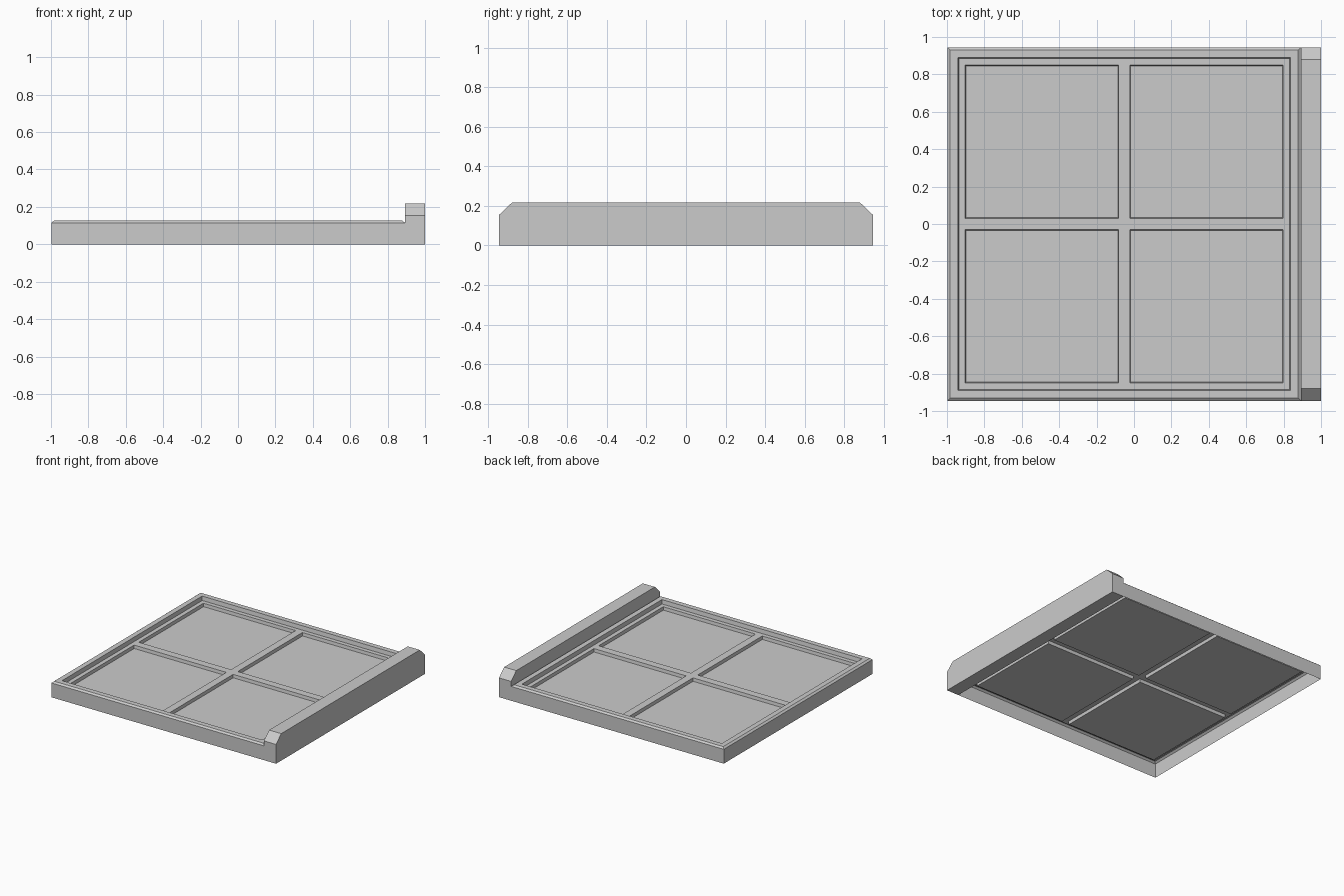
import bpy, bmesh

if "Cube" in bpy.data.objects:
    bpy.data.objects.remove(bpy.data.objects["Cube"])

CX = -0.0525      # centre of the square window frame
H = 0.945         # half size of frame and beam length


def finish(name, bm):
    bmesh.ops.remove_doubles(bm, verts=bm.verts, dist=0.0005)
    mesh = bpy.data.meshes.new(name)
    bm.to_mesh(mesh)
    bm.free()
    obj = bpy.data.objects.new(name, mesh)
    bpy.context.collection.objects.link(obj)
    return obj


def loop(bm, x0, x1, y0, y1, z):
    return [bm.verts.new((CX + x, y, z)) for x, y in
            ((x0, y0), (x1, y0), (x1, y1), (x0, y1))]


def bridge(bm, a, b, skip=()):
    for i in range(4):
        if i not in skip:
            j = (i + 1) % 4
            bm.faces.new((a[i], a[j], b[j], b[i]))


# outer rim: open-bottomed skirt, bevelled top, step down to the ledge
bm = bmesh.new()
rings = [loop(bm, -h, h, -h, h, z) for h, z in
         ((H, 0), (H, 0.115), (0.93, 0.127), (0.889, 0.127), (0.884, 0.095))]
for i in range(4):
    bridge(bm, rings[i], rings[i + 1], skip=(1,) if i == 0 else ())
finish("window_rim", bm)

# ledge and glazing bars, with four sunken panes
bm = bmesh.new()
cuts = (-0.884, -0.85, -0.03, 0.03, 0.85, 0.884)
for i in range(5):
    for j in range(5):
        x0, x1, y0, y1 = cuts[i], cuts[i + 1], cuts[j], cuts[j + 1]
        top = loop(bm, x0, x1, y0, y1, 0.095)
        if i in (1, 3) and j in (1, 3):
            t = 0.004
            low = loop(bm, x0 + t, x1 - t, y0 + t, y1 - t, 0.07)
            bridge(bm, top, low)
            bm.faces.new(low)
        else:
            bm.faces.new(top)
finish("glazing_panel", bm)

# raised ridge beam with clipped ends
bm = bmesh.new()
profile = ((-H, 0), (H, 0), (H, 0.155), (0.88, 0.217), (-0.88, 0.217), (-H, 0.155))
face = bm.faces.new([bm.verts.new((0.8925, y, z)) for y, z in profile])
ext = bmesh.ops.extrude_face_region(bm, geom=[face])
bmesh.ops.translate(bm, vec=(0.1075, 0, 0),
                    verts=[v for v in ext["geom"] if isinstance(v, bmesh.types.BMVert)])
bmesh.ops.recalc_face_normals(bm, faces=bm.faces)
finish("ridge_beam", bm)
